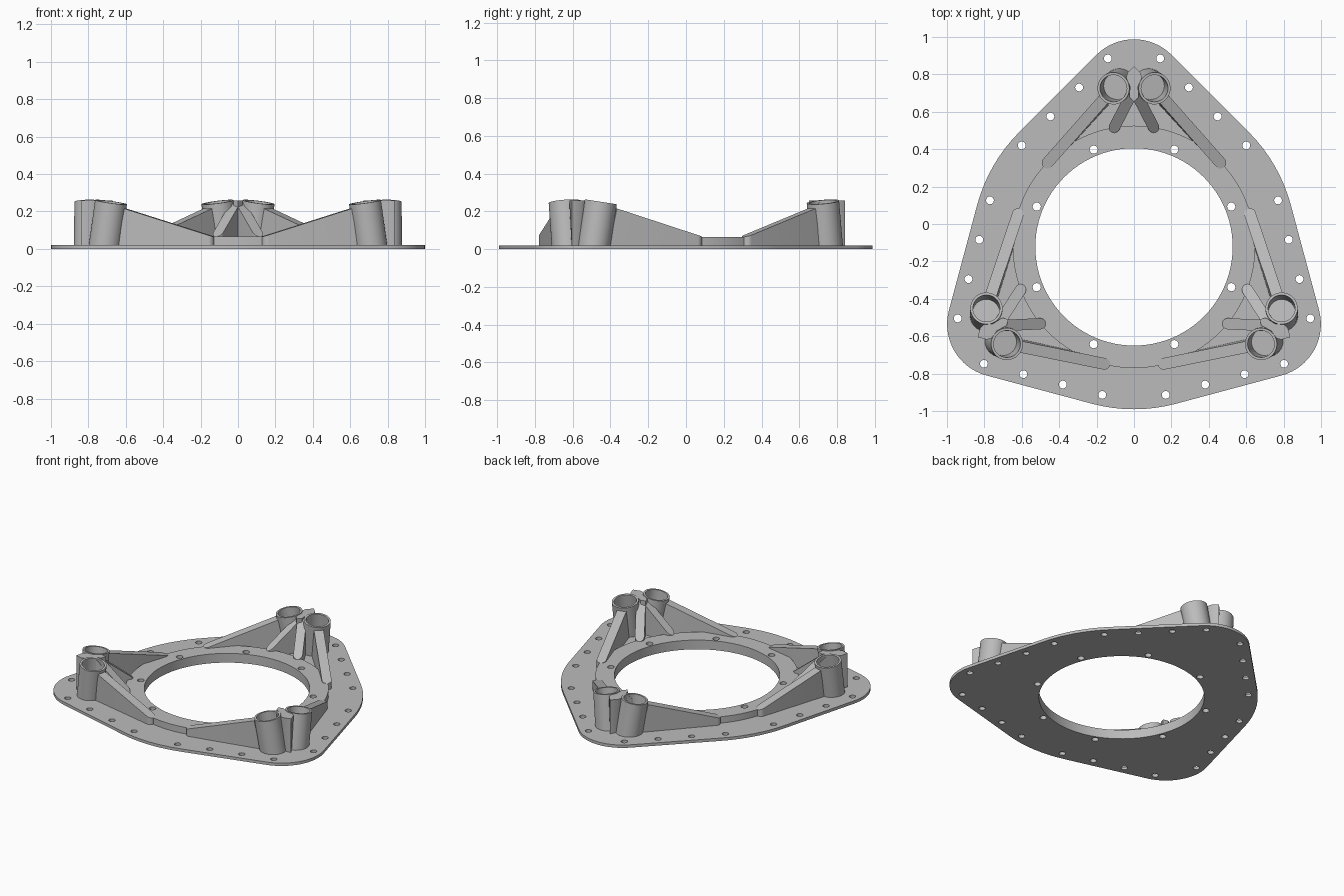
import bpy, bmesh
from math import sin, cos, pi, radians
from mathutils import Vector, Matrix

cube = bpy.data.objects.get("Cube")
if cube:
    bpy.data.objects.remove(cube)

CENTRE = Vector((0, -0.1225, 0))
HOLE_R, RING_R, EDGE_R = 0.5275, 0.648, 0.868
CORNER_D, CORNER_R = 0.826, 0.284
PLATE_Z, RING_Z, TUBE_Z = 0.02, 0.065, 0.25

grey = bpy.data.materials.new("light_grey")
grey.use_nodes = True
grey.diffuse_color = (0.5, 0.5, 0.5, 1)
grey.node_tree.nodes["Principled BSDF"].inputs["Base Color"].default_value = (0.5, 0.5, 0.5, 1)


def circle(cx, cy, r, n):
    return [(cx + r * cos(2 * pi * i / n), cy + r * sin(2 * pi * i / n)) for i in range(n)]


def finish(name, bm):
    """Clean the mesh, link it and shade it smooth with sharp edges."""
    bmesh.ops.remove_doubles(bm, verts=bm.verts, dist=0.0002)
    bmesh.ops.recalc_face_normals(bm, faces=bm.faces)
    me = bpy.data.meshes.new(name)
    bm.to_mesh(me)
    bm.free()
    me.materials.clear()
    me.materials.append(grey)
    ob = bpy.data.objects.new(name, me)
    bpy.context.collection.objects.link(ob)
    bpy.ops.object.select_all(action='DESELECT')
    ob.select_set(True)
    bpy.context.view_layer.objects.active = ob
    bpy.ops.object.shade_smooth_by_angle(angle=radians(30))


def slab(name, loops, z0, z1):
    """Flat plate from an outline followed by its hole loops."""
    cu = bpy.data.curves.new(name, 'CURVE')
    cu.dimensions, cu.fill_mode = '2D', 'BOTH'
    cu.extrude = (z1 - z0) / 2
    for loop in loops:
        sp = cu.splines.new('POLY')
        sp.points.add(len(loop) - 1)
        for p, (x, y) in zip(sp.points, loop):
            p.co = (x, y, 0, 1)
        sp.use_cyclic_u = True
    tmp = bpy.data.objects.new(name + "_outline", cu)
    bpy.context.collection.objects.link(tmp)
    deps = bpy.context.evaluated_depsgraph_get()
    me = bpy.data.meshes.new_from_object(tmp.evaluated_get(deps))
    bm = bmesh.new()
    bm.from_mesh(me)
    bpy.data.objects.remove(tmp)
    bpy.data.meshes.remove(me)
    bmesh.ops.translate(bm, verts=bm.verts, vec=CENTRE + Vector((0, 0, (z0 + z1) / 2)))
    finish(name, bm)


def to_corner(bm, k, side=1):
    """Mirror to one side, then turn to corner k."""
    m = Matrix.Translation(CENTRE) @ Matrix.Rotation(k * 2 * pi / 3, 4, 'Z')
    bm.transform(m @ Matrix.Diagonal((side, 1, 1, 1)))


def prism(bm, low, high):
    """Solid between two matching point loops."""
    a = [bm.verts.new(p) for p in low]
    b = [bm.verts.new(p) for p in high]
    bm.faces.new(a)
    bm.faces.new(b)
    for i in range(len(a)):
        j = (i + 1) % len(a)
        bm.faces.new((a[i], a[j], b[j], b[i]))


def rib(p, q, z_p, z_q, half, foot=(0, 0)):
    """Wall from p to q with a sloping top and a rounded far end."""
    p, q, foot = Vector(p), Vector(q), Vector(foot)
    d = (q - p).normalized()
    n = Vector((-d.y, d.x))
    cap = [q + half * (d * sin(t) + n * cos(t)) for t in [pi * i / 12 for i in range(13)]]
    start = [p - n * half, p + n * half]
    low = [(*(v + foot), 0.01) for v in start] + [(*v, 0.01) for v in cap]
    span = (q - p).length + half
    high = [(*v, z_p + (z_q - z_p) * (v - p).dot(d) / span) for v in start + cap]
    bm = bmesh.new()
    prism(bm, low, high)
    return bm


def tube(top, lean, r_out, r_in, depth, n=40):
    """Leaning open cup, cut level where it meets the plate."""
    rot = Vector((0, 0, 1)).rotation_difference(lean.normalized()).to_matrix().to_4x4()
    m = Matrix.Translation(top) @ rot
    bm = bmesh.new()
    rings = []
    for r, z in ((r_in, -depth), (r_in, 0), (r_out, 0), (r_out, -0.24)):
        rings.append([bm.verts.new(m @ Vector((x, y, z))) for x, y in circle(0, 0, r, n)])
    for v in rings[-1]:
        v.co -= lean * ((v.co.z - 0.01) / lean.z)
    for a, b in zip(rings, rings[1:]):
        for i in range(n):
            j = (i + 1) % n
            bm.faces.new((a[i], a[j], b[j], b[i]))
    bm.faces.new(rings[0])
    bm.faces.new(rings[-1])
    return bm


# Base plate outline: arcs around the three corners joined by the wide edge arcs
outline = []
for k in range(3):
    base = pi / 2 + k * 2 * pi / 3
    cx, cy = CORNER_D * cos(base), CORNER_D * sin(base)
    for i in range(17):
        t = base - pi / 4 + pi / 2 * i / 16
        outline.append((cx + CORNER_R * cos(t), cy + CORNER_R * sin(t)))
    for i in range(9):
        t = base + pi / 4 + pi / 6 * i / 8
        outline.append((EDGE_R * cos(t), EDGE_R * sin(t)))

# Bolt holes around the rim and around the ring
rim_holes = []
for k in range(3):
    for side in (-1, 1):
        for i in range(4):
            v = Vector((side * (0.14 + 0.1535 * i), 1.0075 - 0.155 * i))
            v.rotate(Matrix.Rotation(k * 2 * pi / 3, 2))
            rim_holes.append(circle(v.x, v.y, 0.021, 16))
ring_holes = [circle(0.563 * cos(pi / 8 + i * pi / 4), 0.563 * sin(pi / 8 + i * pi / 4), 0.022, 16)
              for i in range(8)]
bore = circle(0, 0, HOLE_R, 96)

slab("base_plate", [outline, bore] + rim_holes + ring_holes, 0, PLATE_Z)
slab("raised_ring", [circle(0, 0, RING_R, 96), bore] + ring_holes, PLATE_Z, RING_Z)

# Three corner mounts, each a mirrored pair of sockets and ribs around a pillar
LEAN = Vector((0.13, -0.085, 1))
half_pillar = [(0, 0.965), (0.035, 0.93), (0.042, 0.905), (0.022, 0.86), (0.024, 0.8), (0, 0.775)]
pillar = half_pillar + [(-x, y) for x, y in half_pillar[-2:0:-1]]
for k, place in enumerate(("back", "right", "left")):
    # counter-clockwise from the back: the -x corner, then the +x corner
    for side, hand in ((-1, "a"), (1, "b")):
        parts = {
            "socket": tube(Vector((0.11, 0.8475, TUBE_Z)), LEAN, 0.086, 0.072, 0.15),
            "long_rib": rib((0.163, 0.788), (0.462, 0.45), 0.215, RING_Z, 0.031, (-0.035, 0.025)),
            "short_rib": rib((0.012, 0.82), (0.105, 0.64), TUBE_Z, RING_Z, 0.03),
        }
        for part, bm in parts.items():
            to_corner(bm, k, side)
            finish(f"{place}_{part}_{hand}", bm)
    bm = bmesh.new()
    prism(bm, [(x * 0.6, y, 0.01) for x, y in pillar], [(x, y, 0.258) for x, y in pillar])
    to_corner(bm, k)
    finish(place + "_pillar", bm)
